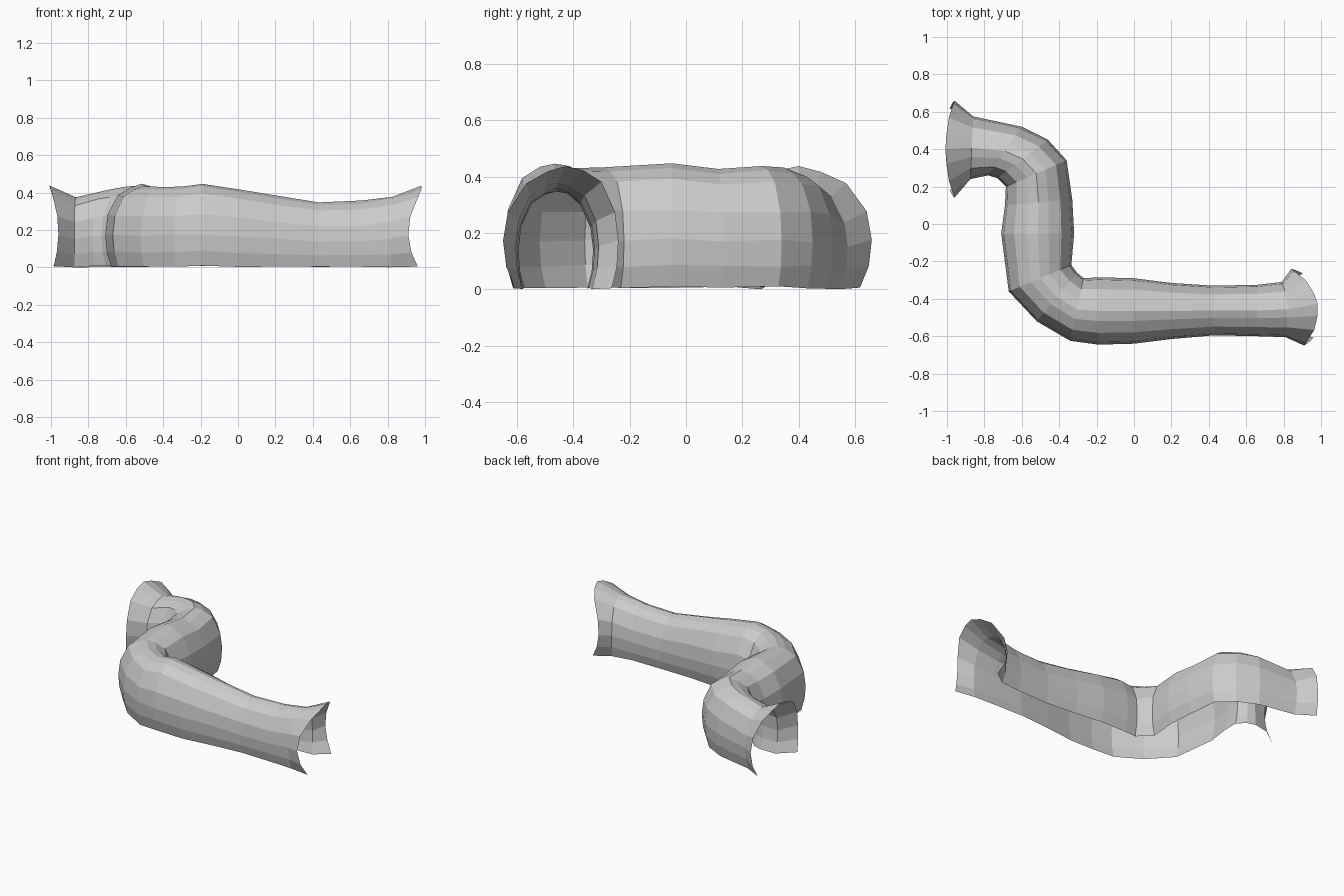
import bpy
import bmesh
import random
from mathutils import Vector

random.seed(4)
cube = bpy.data.objects.get("Cube")
if cube:
    bpy.data.objects.remove(cube)

# Plain stone colour
stone = bpy.data.materials.new("light_grey_stone")
stone.use_nodes = True
colour = (0.6, 0.6, 0.6, 1)
stone.diffuse_color = colour
stone.node_tree.nodes["Principled BSDF"].inputs["Base Color"].default_value = colour

# Half arch from foot to crown: sideways and upward fractions
half = [(0.84, 0.05), (0.96, 0.22), (1, 0.42), (0.93, 0.65), (0.65, 0.88), (0.3, 0.97)]
arch = [(-u, v) for u, v in half] + [(0, 1)] + half[::-1]

# Path stations: outer wall x, y, inner wall x, y, crown height, mouth bulge
stations = [
    (0.91, -0.65, 0.84, -0.24, 0.45, 0.09),
    (0.81, -0.605, 0.79, -0.31, 0.395, 0.02),
    (0.66, -0.60, 0.66, -0.325, 0.37, 0),
    (0.43, -0.595, 0.43, -0.33, 0.365, 0),
    (0.2, -0.615, 0.2, -0.315, 0.4, 0),
    (0, -0.64, 0, -0.29, 0.435, 0),
    (-0.19, -0.645, -0.19, -0.285, 0.463, 0),
    (-0.34, -0.625, -0.27, -0.29, 0.45, 0),
    (-0.52, -0.52, -0.305, -0.26, 0.45, 0),
    (-0.67, -0.36, -0.335, -0.22, 0.45, 0),
    (-0.71, -0.05, -0.32, -0.05, 0.46, 0),
    (-0.69, 0.1, -0.33, 0.13, 0.44, 0),
    (-0.685, 0.2, -0.36, 0.34, 0.45, 0),
    (-0.73, 0.245, -0.46, 0.45, 0.445, 0),
    (-0.78, 0.26, -0.6, 0.52, 0.43, 0),
    (-0.875, 0.24, -0.86, 0.575, 0.392, 0),
    (-0.96, 0.14, -0.96, 0.66, 0.45, 0.04),
]

# Tunnel shell lofted through the stations, open underneath and at both mouths
bm = bmesh.new()
rings = []
for i, (ax, ay, bx, by, height, bulge) in enumerate(stations):
    a, b = Vector((ax, ay, 0)), Vector((bx, by, 0))
    mid, side = (a + b) / 2, (b - a) / 2
    along = Vector((side.y, -side.x, 0)).normalized()
    if i > len(stations) / 2:
        along.negate()
    ring = []
    for u, v in arch:
        reach = bulge * (2 * v - 0.9) ** 2
        p = mid + side * u + along * reach
        p.z = height * v + random.uniform(-0.004, 0.004)
        ring.append(bm.verts.new(p))
    rings.append(ring)

for r, s in zip(rings, rings[1:]):
    for j in range(len(arch) - 1):
        bm.faces.new((r[j], r[j + 1], s[j + 1], s[j]))
bmesh.ops.recalc_face_normals(bm, faces=bm.faces)
# Walls face outward from the tunnel
if sum(f.normal.z * f.calc_area() for f in bm.faces) < 0:
    bmesh.ops.reverse_faces(bm, faces=bm.faces)

# Rest the lowest foot on the ground
low = min(v.co.z for v in bm.verts)
for v in bm.verts:
    v.co.z -= low

mesh = bpy.data.meshes.new("tunnel_shell")
bm.to_mesh(mesh)
bm.free()
mesh.materials.append(stone)
tunnel = bpy.data.objects.new("tunnel_shell", mesh)
bpy.context.collection.objects.link(tunnel)
